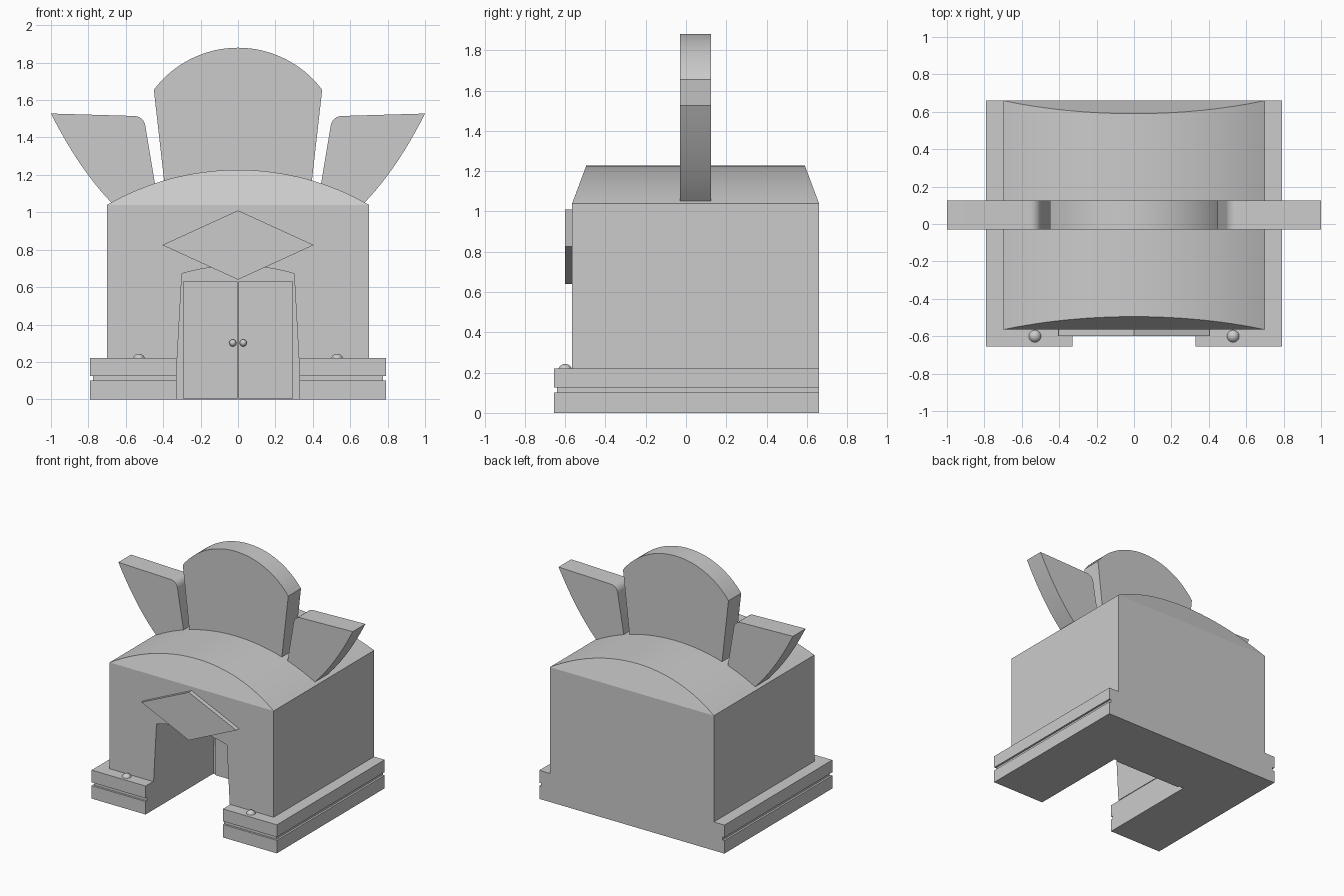
import bpy, bmesh, math
from math import sin, cos, pi

if "Cube" in bpy.data.objects:
    bpy.data.objects.remove(bpy.data.objects["Cube"])


def loft(name, rings, smooth=True):
    """Bridge equal-length rings of points and cap both ends."""
    bm = bmesh.new()
    loops = [[bm.verts.new(p) for p in r] for r in rings]
    for a, b in zip(loops, loops[1:]):
        for i in range(len(a)):
            j = (i + 1) % len(a)
            bm.faces.new((a[i], a[j], b[j], b[i]))
    bm.faces.new(loops[0])
    bm.faces.new(loops[-1])
    bmesh.ops.recalc_face_normals(bm, faces=bm.faces)
    me = bpy.data.meshes.new(name)
    bm.to_mesh(me)
    bm.free()
    ob = bpy.data.objects.new(name, me)
    bpy.context.collection.objects.link(ob)
    if smooth:
        shade(ob)
    return ob


def shade(ob):
    bpy.ops.object.select_all(action='DESELECT')
    ob.select_set(True)
    bpy.context.view_layer.objects.active = ob
    bpy.ops.object.shade_smooth_by_angle(angle=math.radians(30))


def prism(name, pts, y0, y1, smooth=True):
    """Extrude an x-z profile along y."""
    return loft(name, [[(x, y, z) for x, z in pts] for y in (y0, y1)], smooth)


def arc(half, z0, z1, n=32):
    """Circular arc from (-half, z0) over (0, z1) to (half, z0)."""
    h = z1 - z0
    r = (half * half + h * h) / (2 * h)
    t = math.asin(half / r)
    return [(r * sin(a), z1 - r + r * cos(a))
            for a in (-t + 2 * t * i / n for i in range(n + 1))]


def ball(name, loc, r):
    bpy.ops.mesh.primitive_uv_sphere_add(segments=24, ring_count=12, radius=r, location=loc)
    bpy.context.object.name = name
    shade(bpy.context.object)


FRONT, BACK, RECESS = -0.565, 0.66, 0.17


# U-shaped base with a groove on the front and sides
def base_ring(z, d):
    x, y = 0.79 - d, -0.655 + d
    return [(-x, y, z), (-0.33, y, z), (-0.33, RECESS, z), (0.33, RECESS, z),
            (0.33, y, z), (x, y, z), (x, BACK, z), (-x, BACK, z)]


loft("base", [base_ring(z, d) for z, d in
              ((0, 0), (0.1, 0), (0.1, 0.015), (0.125, 0.015), (0.125, 0), (0.22, 0))])

# Body with a tapered, arched doorway
body = prism("body", [(-0.7, 0.22), (0.7, 0.22), (0.7, 1.04), (-0.7, 1.04)], FRONT, BACK, False)
door_cut = prism("doorway_cutter",
                 [(0.337, 0.0), (-0.337, 0.0)] + arc(0.3, 0.672, 0.715, 16),
                 -0.8, RECESS, False)
mod = body.modifiers.new("doorway", 'BOOLEAN')
mod.operation, mod.solver, mod.object = 'DIFFERENCE', 'EXACT', door_cut
bpy.context.view_layer.objects.active = body
bpy.ops.object.modifier_apply(modifier=mod.name)
bpy.data.objects.remove(door_cut)
shade(body)

# Curved roof whose ends lean inward
roof = arc(0.7, 1.04, 1.227)
lean = 0.07 / 0.187
loft("roof", [[(x, FRONT + lean * (z - 1.04), z) for x, z in roof],
              [(x, BACK - lean * (z - 1.04), z) for x, z in roof]])

# Crest: centre fan and two side wings
prism("crest_centre", [(0.385, 1.08), (-0.385, 1.08)] + arc(0.45, 1.655, 1.88), -0.03, 0.125)
corner = [(-0.555 + 0.06 * cos(a), 1.455 + 0.06 * sin(a))
          for a in (pi / 2 - i * (pi / 2 - 0.15) / 8 for i in range(9))]
outer = []
for i in range(13):
    t = i / 12
    outer.append(tuple((1 - t) ** 2 * a + 2 * t * (1 - t) * b + t * t * c
                       for a, b, c in zip((-0.675, 1.05), (-0.85, 1.23), (-1.0, 1.528))))
wing = outer + corner + [(-0.435, 1.1)]
for side, s in (("left", 1), ("right", -1)):
    prism(f"crest_{side}_wing", [(s * x, z) for x, z in wing], -0.03, 0.125)

# Diamond plaque above the doorway
prism("diamond_plaque", [(-0.405, 0.825), (0, 0.64), (0.405, 0.825), (0, 1.01)], -0.6, FRONT)

# Double doors, handles and base studs
for side, s in (("left", -1), ("right", 1)):
    prism(f"{side}_door", [(s * 0.003, 0.005), (s * 0.295, 0.005),
                           (s * 0.295, 0.63), (s * 0.003, 0.63)], RECESS - 0.02, RECESS)
    ball(f"{side}_door_handle", (s * 0.028, RECESS - 0.03, 0.302), 0.019)
    ball(f"{side}_base_stud", (s * 0.53, -0.6, 0.208), 0.035)
